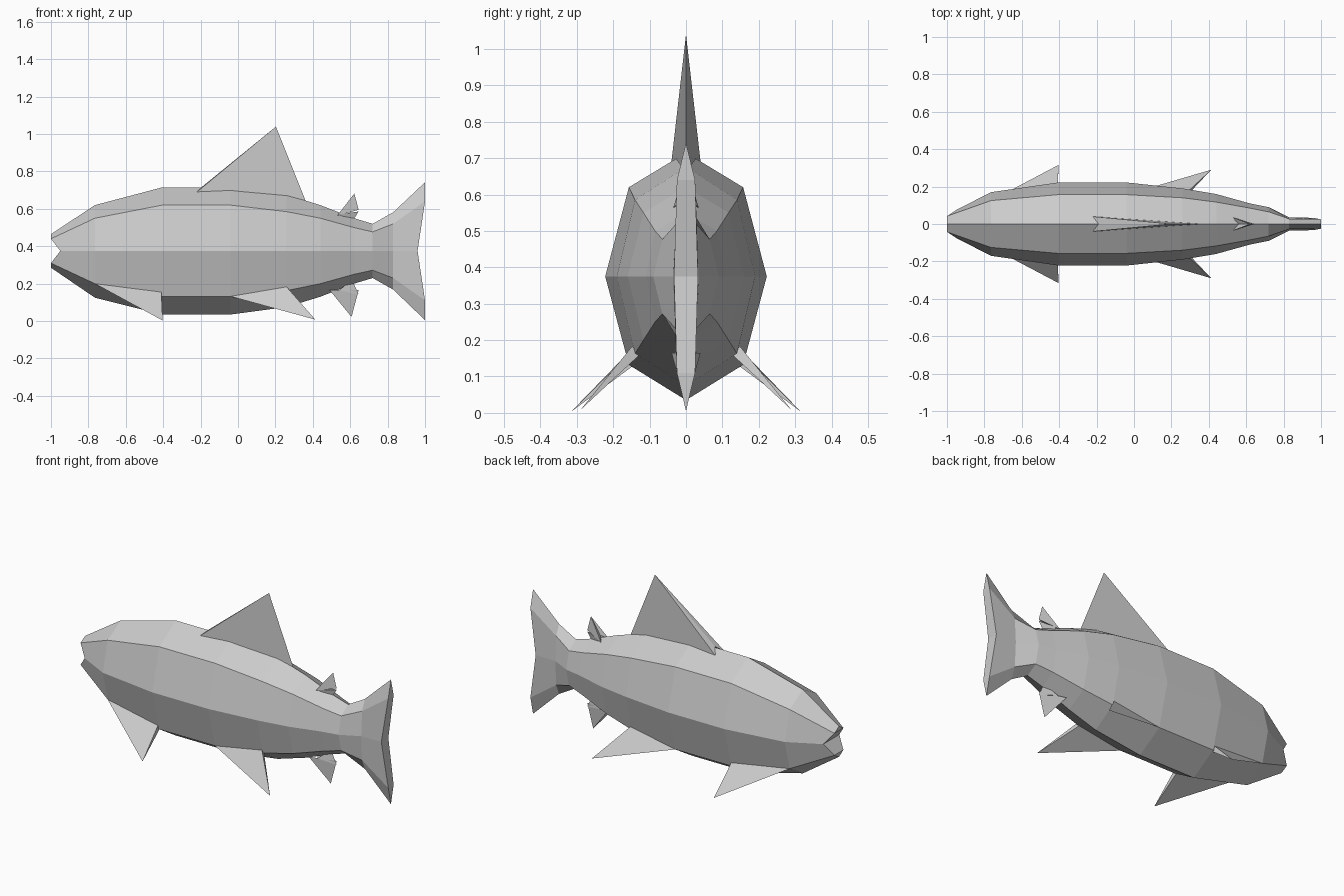
import bpy, bmesh

if "Cube" in bpy.data.objects:
    bpy.data.objects.remove(bpy.data.objects["Cube"])


def make(name, verts, faces):
    me = bpy.data.meshes.new(name)
    me.from_pydata(verts, [], faces)
    bm = bmesh.new()
    bm.from_mesh(me)
    bmesh.ops.recalc_face_normals(bm, faces=bm.faces)
    bm.to_mesh(me)
    bm.free()
    ob = bpy.data.objects.new(name, me)
    bpy.context.collection.objects.link(ob)
    return ob


MID = 0.375


def ring(x, xs, top, upper, uy, side, lower, bottom):
    # eight-sided section: top, upper, side, lower, bottom and back up
    return [(x, 0, top), (x, -uy, upper), (xs, -side, MID), (x, -uy, lower),
            (x, 0, bottom), (x, uy, lower), (xs, side, MID), (x, uy, upper)]


# Body with notched mouth and tail: x, side x, top, upper, upper y, side y, lower, bottom
sections = [
    (-1.0, -0.95, .465, .44, .042, .075, .31, .285),
    (-.765, -.765, .62, .55, .125, .17, .20, .125),
    (-.405, -.405, .715, .62, .157, .222, .132, .035),
    (-.04, -.04, .715, .62, .157, .222, .132, .035),
    (.26, .26, .675, .585, .14, .19, .163, .075),
    (.44, .44, .62, .55, .117, .16, .20, .13),
    (.62, .62, .55, .50, .085, .11, .25, .20),
    (.72, .72, .52, .477, .065, .09, .272, .23),
    (.83, .83, .582, .52, .027, .035, .23, .168),
    (1.0, .96, .742, .64, .025, .033, .11, .005),
]
verts = [v for s in sections for v in ring(*s)]
faces = []
for r in range(len(sections) - 1):
    for k in range(8):
        a, b = r * 8 + k, r * 8 + (k + 1) % 8
        faces.append((a, b, b + 8, a + 8))
for o in (0, (len(sections) - 1) * 8):
    faces += [tuple(o + i for i in f)
              for f in ((0, 1, 7), (1, 2, 6, 7), (2, 3, 5, 6), (3, 4, 5))]
make("body", verts, faces)


# Fins on the centre line: forked leading edge, thin trailing edge
def centre_fin(name, front, w, notch, tip, back):
    (fx, fz), (nx, nz), (tx, tz), (bx, bz) = front, notch, tip, back
    v = [(fx, -w, fz), (fx, w, fz), (nx, 0, nz), (tx, 0, tz), (bx, 0, bz)]
    make(name, v, [(0, 3, 4), (1, 4, 3), (0, 2, 3), (2, 1, 3), (0, 4, 2), (2, 4, 1)])


centre_fin("dorsal_fin", (-.22, .69), .04, (-.19, .72), (.203, 1.04), (.363, .64))
centre_fin("rear_dorsal_fin", (.53, .563), .035, (.56, .585), (.622, .682), (.645, .595))
centre_fin("anal_fin", (.49, .165), .04, (.52, .145), (.607, .022), (.645, .165))
# short roots that join the small fins to the body
for name, z0, z1 in (("rear_dorsal_root", .53, .57), ("anal_root", .22, .165)):
    make(name, [(.54, -.03, z1), (.54, .03, z1), (.645, 0, z1 + (z1 - z0) * .4), (.61, 0, z0)],
         [(0, 1, 2), (0, 2, 3), (1, 3, 2), (0, 3, 1)])


# Paired fins, mirrored across the body
def side_fin(name, front, back, tip):
    x, y, z = back
    v = [front, (x, y + .008, z + .02), (x, y - .012, z - .004), tip]
    ob = make(name, v, [(0, 1, 3), (0, 3, 2), (1, 2, 3), (0, 2, 1)])
    m = ob.modifiers.new("mirror", 'MIRROR')
    m.use_axis = (False, True, False)
    m.use_mirror_merge = False


side_fin("pectoral_fins", (-.765, .125, .20), (-.41, .155, .135), (-.403, .316, .003))
side_fin("pelvic_fins", (-.04, .157, .132), (.26, .14, .163), (.413, .29, .008))
